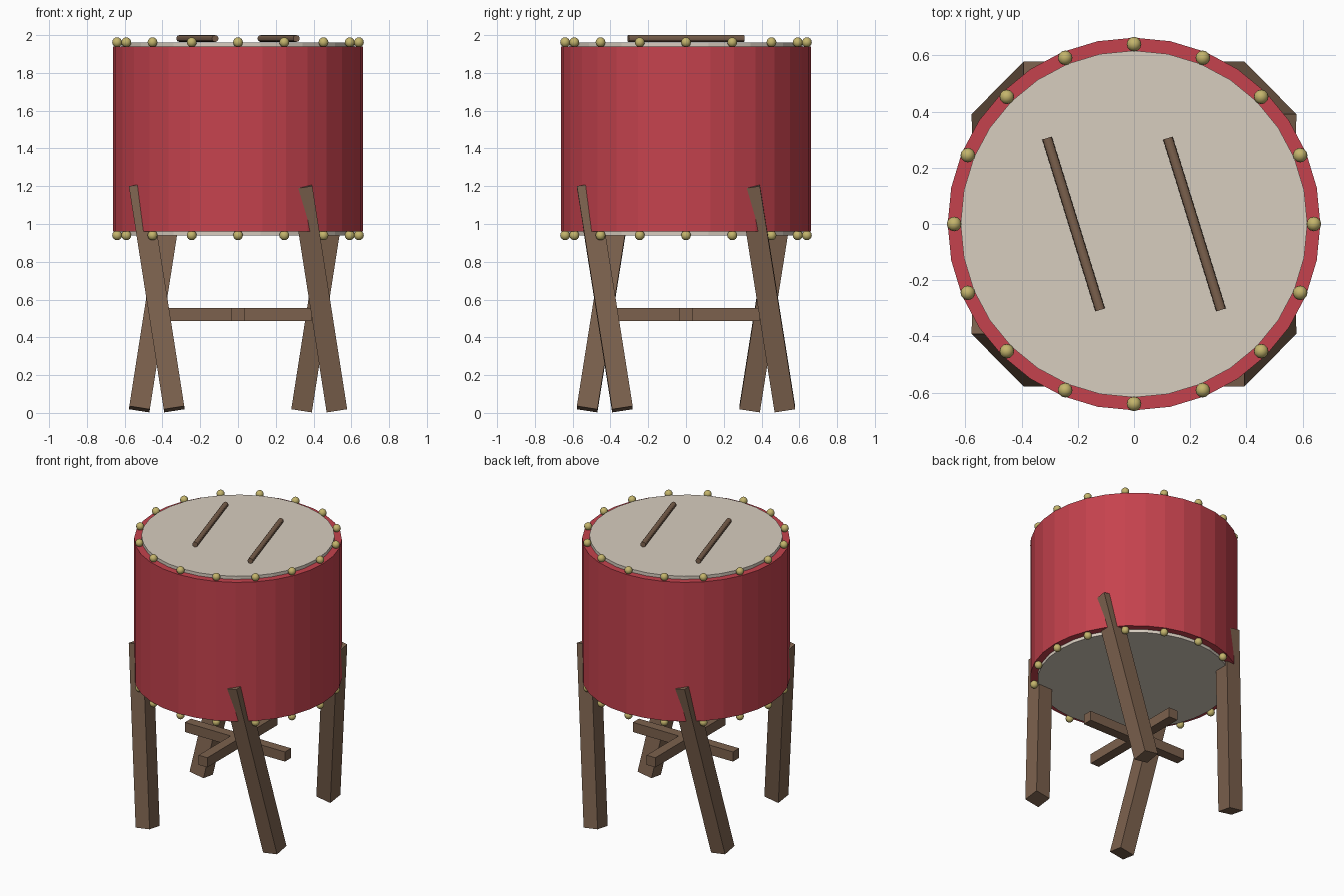
import bpy
from math import sin, cos, pi

if "Cube" in bpy.data.objects:
    bpy.data.objects.remove(bpy.data.objects["Cube"])


def material(name, rgb):
    m = bpy.data.materials.new(name)
    m.diffuse_color = (*rgb, 1)
    m.use_nodes = True
    m.node_tree.nodes["Principled BSDF"].inputs["Base Color"].default_value = m.diffuse_color
    return m


RED = material("red_lacquer", (0.56, 0.055, 0.075))
HIDE = material("hide", (0.68, 0.61, 0.52))
WOOD = material("wood", (0.2, 0.12, 0.075))
BRASS = material("brass", (0.55, 0.46, 0.15))


def finish(name, mat):
    o = bpy.context.object
    o.name = name
    o.data.materials.append(mat)
    return o


def cylinder(name, r, depth, loc, mat, sides=32, rot=(0, 0, 0)):
    bpy.ops.mesh.primitive_cylinder_add(vertices=sides, radius=r, depth=depth,
                                        location=loc, rotation=rot)
    return finish(name, mat)


def box(name, size, loc, mat, rot=(0, 0, 0)):
    bpy.ops.mesh.primitive_cube_add(size=1, location=loc, rotation=rot)
    o = finish(name, mat)
    o.scale = size
    return o


# Drum body and the two skins
cylinder("drum_shell", 0.663, 0.98, (0, 0, 1.45), RED)
for label, z in (("top", 1.95), ("bottom", 0.95)):
    cylinder(label + "_skin", 0.617, 0.024, (0, 0, z), HIDE)

# Brass studs round both rims
for label, z in (("top", 1.962), ("bottom", 0.94)):
    for i in range(16):
        a = i * pi / 8
        bpy.ops.mesh.primitive_uv_sphere_add(segments=12, ring_count=8, radius=0.026,
                                             location=(0.64 * cos(a), 0.64 * sin(a), z))
        finish(f"{label}_stud", BRASS)
        bpy.ops.object.shade_smooth()

# Drumsticks lying on the top skin
for label, x in (("left", -0.215), ("right", 0.215)):
    cylinder(label + "_drumstick", 0.018, 0.64, (x, 0, 1.982), WOOD, 12, (pi / 2, 0, 0.3))
    bpy.ops.object.shade_smooth_by_angle()

# Four splayed legs, each leaning sideways round the drum
for sx in (-1, 1):
    for sy in (-1, 1):
        name = ("back" if sy > 0 else "front") + ("_right" if sx > 0 else "_left") + "_leg"
        box(name, (0.11, 0.11, 1.21), (sx * 0.43, sy * 0.43, 0.61), WOOD,
            (sx * 0.155, sy * 0.155, 0))

# Crossed stretchers under the drum
box("side_stretcher", (0.78, 0.068, 0.068), (0, 0, 0.52), WOOD)
box("depth_stretcher", (0.068, 0.78, 0.068), (0, 0, 0.52), WOOD)
